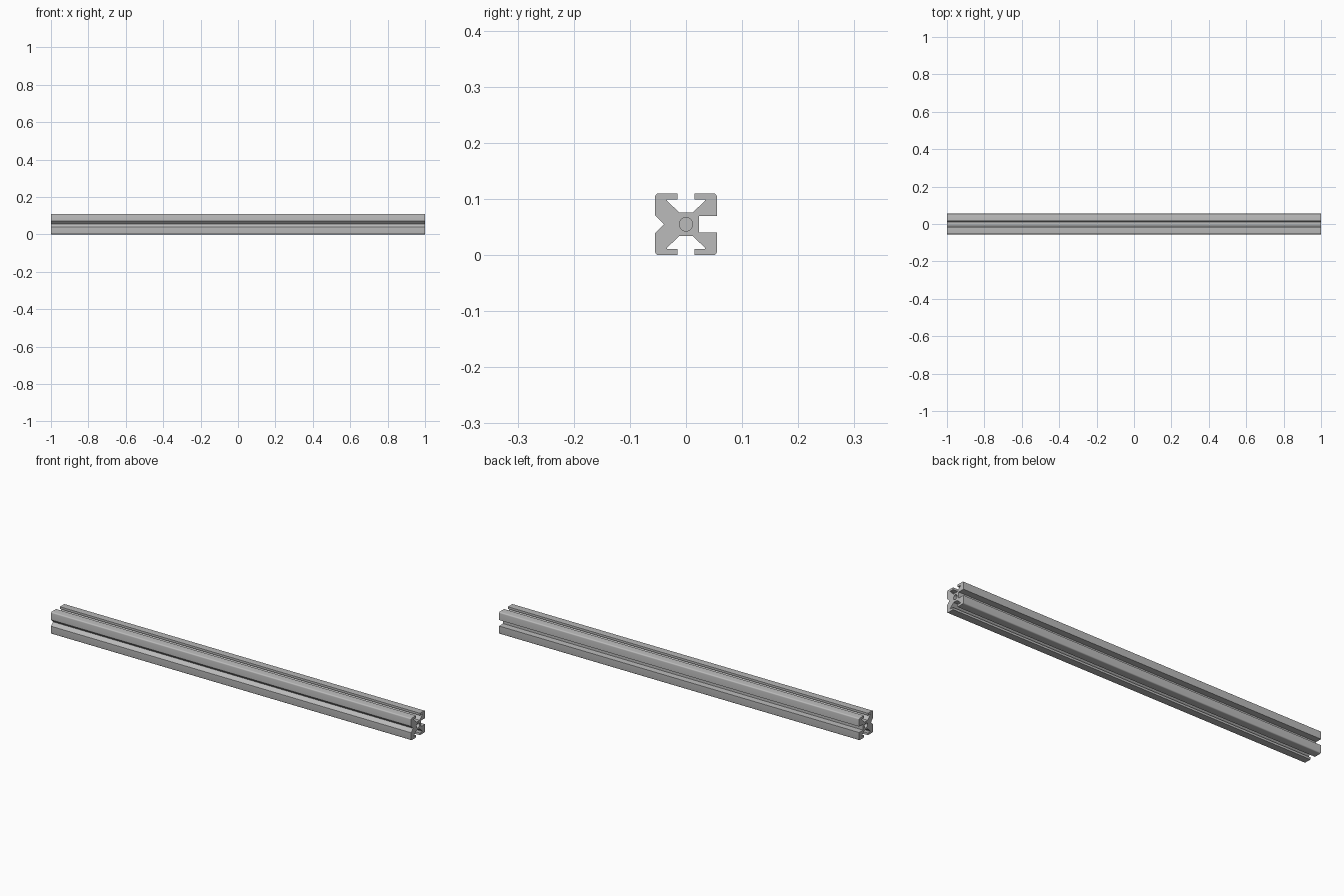
import bpy
import bmesh
import math

cube = bpy.data.objects.get("Cube")
if cube:
    bpy.data.objects.remove(cube, do_unlink=True)

HALF = 0.055      # half width of the square section
LENGTH = 2.0
ROUND = 0.006     # outer corner radius
STEPS = 4

aluminium = bpy.data.materials.new("grey aluminium")
aluminium.use_nodes = True
colour = (0.5, 0.5, 0.5, 1)
aluminium.diffuse_color = colour
aluminium.node_tree.nodes["Principled BSDF"].inputs["Base Color"].default_value = colour


def corner(sy, sz):
    """Rounded outer corner, running from the y side to the z side."""
    c = HALF - ROUND
    angles = [math.pi / 2 * i / STEPS for i in range(STEPS + 1)]
    return [(sy * (c + ROUND * math.cos(a)), sz * (c + ROUND * math.sin(a))) for a in angles]


# Half of the undercut top slot, from the lip to the core
slot = [(0.015, HALF), (0.015, 0.044), (0.034, 0.044), (0.034, 0.042), (0.012, 0.021)]

# Upper half of the section: square back groove, top slot, V-shaped front groove
upper = [(0.023, 0.015), (HALF, 0.015)]
upper += corner(1, 1) + slot
upper += [(-y, z) for y, z in reversed(slot)]
upper += list(reversed(corner(-1, 1)))
upper += [(-HALF, 0.016)]
profile = upper + [(-0.039, 0)] + [(y, -z) for y, z in reversed(upper)]

# Extruded bar
bm = bmesh.new()
face = bm.faces.new([bm.verts.new((-LENGTH / 2, y, z + HALF)) for y, z in profile])
extruded = bmesh.ops.extrude_face_region(bm, geom=[face], use_keep_orig=True)
moved = [v for v in extruded["geom"] if isinstance(v, bmesh.types.BMVert)]
bmesh.ops.translate(bm, verts=moved, vec=(LENGTH, 0, 0))
bmesh.ops.recalc_face_normals(bm, faces=bm.faces)
mesh = bpy.data.meshes.new("slotted_bar")
bm.to_mesh(mesh)
bm.free()
mesh.materials.append(aluminium)
bar = bpy.data.objects.new("slotted_bar", mesh)
bpy.context.collection.objects.link(bar)

# Blind bore in each end
for side in (-1, 1):
    bpy.ops.mesh.primitive_cylinder_add(
        vertices=32, radius=0.012, depth=0.2,
        location=(side * LENGTH / 2, 0, HALF), rotation=(0, math.pi / 2, 0))
    cutter = bpy.context.object
    cutter.name = "bore_cutter"
    cutter.hide_render = True
    cutter.data.materials.append(aluminium)
    cut = bar.modifiers.new("bore", 'BOOLEAN')
    cut.operation = 'DIFFERENCE'
    cut.solver = 'EXACT'
    cut.object = cutter
    bpy.ops.object.select_all(action='DESELECT')
    bar.select_set(True)
    bpy.context.view_layer.objects.active = bar
    bpy.ops.object.modifier_apply(modifier=cut.name)
    bpy.data.objects.remove(cutter, do_unlink=True)

bpy.ops.object.shade_smooth_by_angle(angle=math.radians(30))
